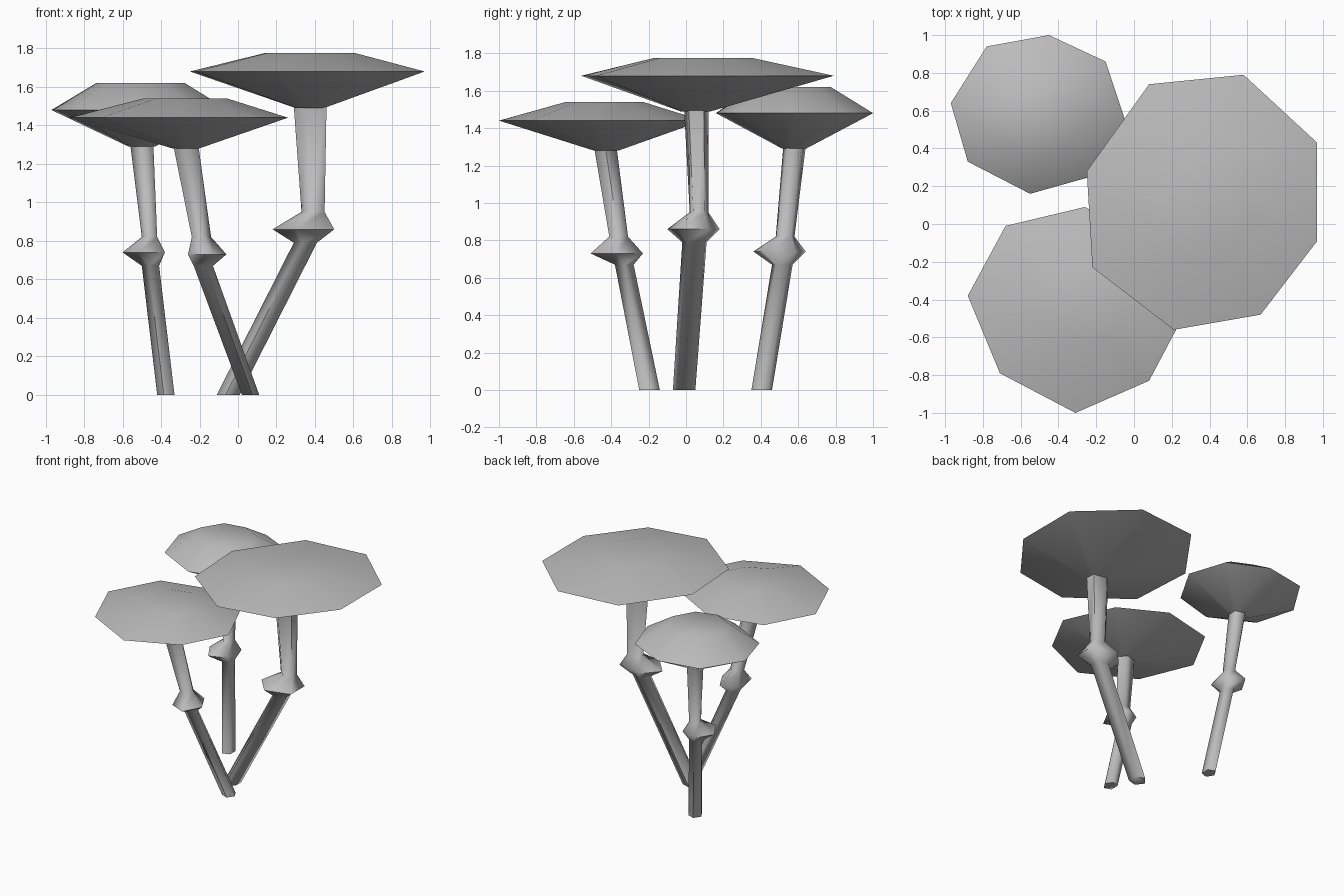
import bpy, bmesh, math

if "Cube" in bpy.data.objects:
    bpy.data.objects.remove(bpy.data.objects["Cube"])

grey = bpy.data.materials.new("mushroom grey")
grey.diffuse_color = (0.5, 0.5, 0.5, 1)
grey.use_nodes = True
grey.node_tree.nodes["Principled BSDF"].inputs["Base Color"].default_value = grey.diffuse_color


def box_ring(x0, x1, y0, y1, z, turn, n=5):
    """Regular polygon stretched to fill the given x and y range."""
    p = [(math.cos(turn + i * math.tau / n), math.sin(turn + i * math.tau / n)) for i in range(n)]
    ax, bx = min(q[0] for q in p), max(q[0] for q in p)
    ay, by = min(q[1] for q in p), max(q[1] for q in p)
    return [(x0 + (q[0] - ax) / (bx - ax) * (x1 - x0),
             y0 + (q[1] - ay) / (by - ay) * (y1 - y0), z) for q in p]


def scaled_ring(rim, centre, radius_scale, z):
    """The cap rim shrunk and recentred."""
    mx = sum(p[0] for p in rim) / len(rim)
    my = sum(p[1] for p in rim) / len(rim)
    return [(centre[0] + (p[0] - mx) * radius_scale,
             centre[1] + (p[1] - my) * radius_scale, z) for p in rim]


def loft(name, rings, angle):
    """Skin a stack of rings and close both ends."""
    bm = bmesh.new()
    vs = [[bm.verts.new(c) for c in r] for r in rings]
    n = len(rings[0])
    for a, b in zip(vs, vs[1:]):
        for i in range(n):
            j = (i + 1) % n
            bm.faces.new((a[i], a[j], b[j], b[i]))
    bm.faces.new(vs[0][::-1])
    bm.faces.new(vs[-1])
    bmesh.ops.recalc_face_normals(bm, faces=bm.faces)
    me = bpy.data.meshes.new(name)
    bm.to_mesh(me)
    bm.free()
    me.materials.append(grey)
    ob = bpy.data.objects.new(name, me)
    bpy.context.collection.objects.link(ob)
    bpy.ops.object.select_all(action='DESELECT')
    ob.select_set(True)
    bpy.context.view_layer.objects.active = ob
    bpy.ops.object.shade_smooth_by_angle(angle=math.radians(angle))


def mushroom(name, rim, rim_z, top, under, stem, turn):
    rim = rim[::-1]  # counter-clockwise
    # cap: narrow underside, wide sharp rim, small flat crown
    loft(name + "_cap", [scaled_ring(rim, *under),
                         [(x, y, rim_z) for x, y in rim],
                         scaled_ring(rim, *top)], 60)
    # bent five-sided stem with a pointed collar
    loft(name + "_stem", [box_ring(*s, turn) for s in stem], 75)


# Large mushroom on the right
mushroom("large_mushroom",
         [(-.25, .28), (.08, .74), (.58, .79), (.97, .43), (.97, -.09), (.67, -.48), (.21, -.56), (-.22, -.23)],
         1.68, ((.38, .09), .39, 1.775), ((.375, .05), .12, 1.49),
         [(-.11, .01, -.07, .05, 0), (.29, .41, -.02, .11, .79), (.18, .50, -.10, .18, .86),
          (.33, .45, .02, .12, .95), (.29, .46, -.01, .12, 1.50)], math.pi)

# Medium mushroom at the front
mushroom("front_mushroom",
         [(-.88, -.38), (-.68, -.01), (-.26, .09), (.09, -.10), (.26, -.49), (.08, -.83), (-.31, -1), (-.71, -.79)],
         1.44, ((-.27, -.43), .38, 1.54), ((-.27, -.425), .12, 1.28),
         [(.02, .11, -.25, -.14, 0), (-.23, -.13, -.38, -.28, .67), (-.26, -.06, -.51, -.23, .73),
          (-.24, -.14, -.41, -.31, .82), (-.335, -.205, -.49, -.37, 1.29)], 0)

# Small mushroom at the back left
mushroom("back_mushroom",
         [(-.97, .64), (-.78, .94), (-.45, 1), (-.15, .86), (-.05, .56), (-.23, .25), (-.55, .16), (-.88, .33)],
         1.48, ((-.505, .57), .5, 1.62), ((-.50, .58), .15, 1.29),
         [(-.42, -.33, .35, .46, 0), (-.50, -.41, .46, .57, .67), (-.60, -.38, .36, .64, .74),
          (-.50, -.42, .48, .58, .82), (-.56, -.44, .52, .64, 1.30)], math.pi)
